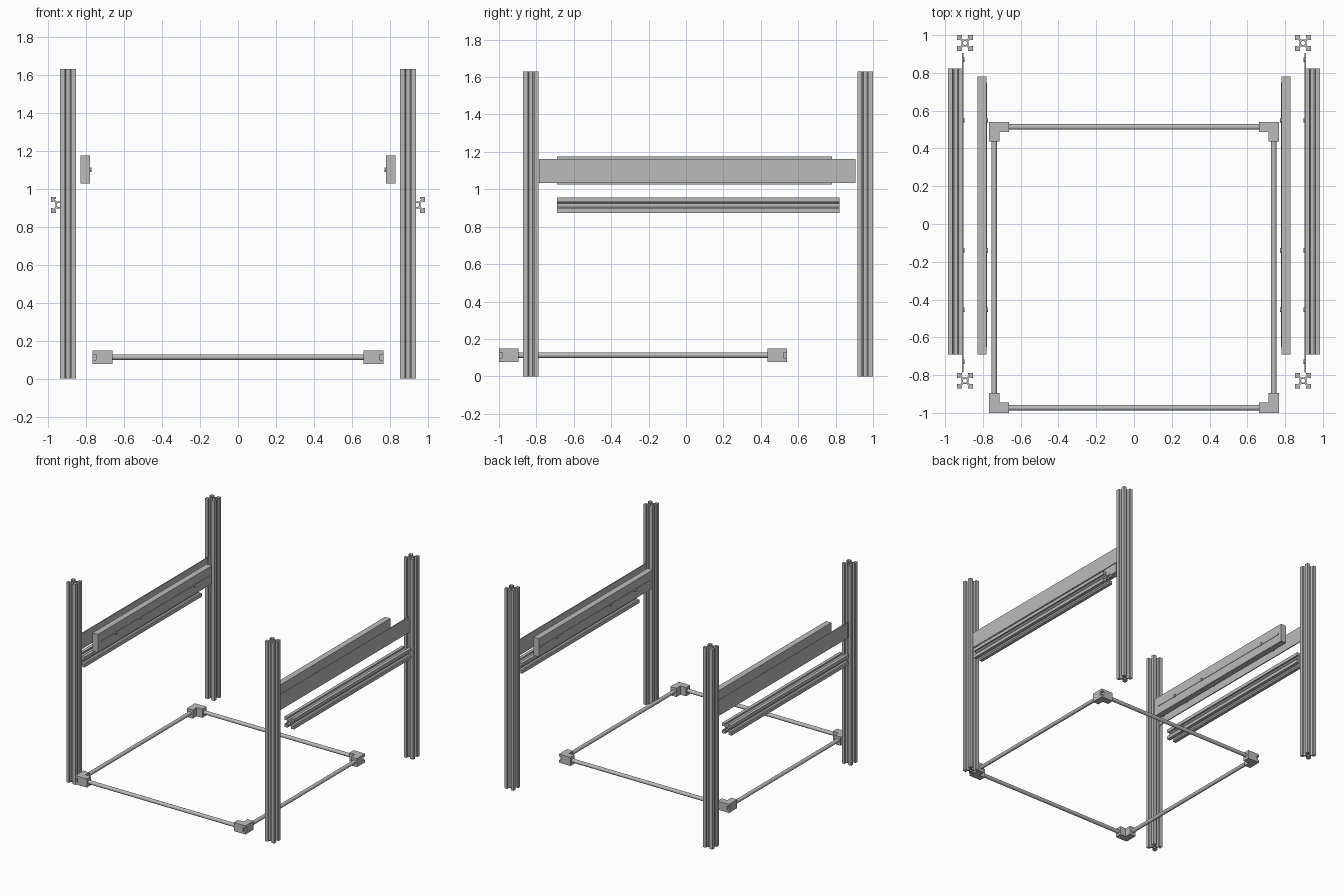
import bpy, bmesh, math
from mathutils import Matrix

if "Cube" in bpy.data.objects:
    bpy.data.objects.remove(bpy.data.objects["Cube"])

metal = bpy.data.materials.new("grey_metal")
metal.diffuse_color = (0.5, 0.5, 0.5, 1)
metal.use_nodes = True
metal.node_tree.nodes["Principled BSDF"].inputs["Base Color"].default_value = metal.diffuse_color


def finish(name, bm):
    bmesh.ops.recalc_face_normals(bm, faces=bm.faces)
    mesh = bpy.data.meshes.new(name)
    bm.to_mesh(mesh)
    bm.free()
    mesh.materials.append(metal)
    ob = bpy.data.objects.new(name, mesh)
    bpy.context.collection.objects.link(ob)
    return ob


def box(name, lo, hi):
    bm = bmesh.new()
    bmesh.ops.create_cube(bm, size=1)
    for v in bm.verts:
        v.co = [l + (c + 0.5) * (h - l) for c, l, h in zip(v.co, lo, hi)]
    return finish(name, bm)


def rod(name, centre, axis, length, radius, sides=24):
    bm = bmesh.new()
    bmesh.ops.create_cone(bm, cap_ends=True, segments=sides, radius1=radius,
                          radius2=radius, depth=length)
    turn = Matrix.Rotation(math.pi / 2, 4, 'Y' if axis == 'x' else 'X')
    bm.transform(Matrix.Translation(centre) @ turn)
    for f in bm.faces:
        f.smooth = len(f.verts) == 4
    for e in bm.edges:
        e.smooth = all(len(f.verts) == 4 for f in e.link_faces)
    return finish(name, bm)


def slab(bm, outline, z0, z1):
    """Extrude a flat outline between two heights."""
    face = bm.faces.new([bm.verts.new((x, y, z0)) for x, y in outline])
    out = bmesh.ops.extrude_face_region(bm, geom=[face])
    for g in out["geom"]:
        if isinstance(g, bmesh.types.BMVert):
            g.co.z = z1


# Slotted extrusion section: one side repeated four times around a bored core
side = [(.042, -.016), (.030, -.016), (.030, -.022), (.018, -.010),
        (.018, .010), (.030, .022), (.030, .016), (.042, .016), (.042, .042)]
section = []
for k in range(4):
    c, s = round(math.cos(k * math.pi / 2)), round(math.sin(k * math.pi / 2))
    section += [(x * c - y * s, x * s + y * c) for x, y in side]
bore = [(.011 * math.cos(i * math.pi / 8), .011 * math.sin(i * math.pi / 8))
        for i in range(16)]


def extrusion(name, centre, length, along_y=False):
    curve = bpy.data.curves.new(name + "_curve", 'CURVE')
    curve.dimensions = '2D'
    curve.fill_mode = 'BOTH'
    curve.extrude = length / 2
    for loop in (section, bore):
        sp = curve.splines.new('POLY')
        sp.points.add(len(loop) - 1)
        for p, (x, y) in zip(sp.points, loop):
            p.co = (x, y, 0, 1)
        sp.use_cyclic_u = True
    tmp = bpy.data.objects.new(name + "_tmp", curve)
    bpy.context.collection.objects.link(tmp)
    bpy.context.view_layer.update()
    bm = bmesh.new()
    bm.from_mesh(tmp.to_mesh())
    tmp.to_mesh_clear()
    bpy.data.objects.remove(tmp)
    bmesh.ops.remove_doubles(bm, verts=bm.verts, dist=1e-5)
    turn = Matrix.Rotation(math.pi / 2, 4, 'X') if along_y else Matrix()
    bm.transform(Matrix.Translation(centre) @ turn)
    for f in bm.faces:
        f.smooth = False
    return finish(name, bm)


def corner(name, x, y, sx, sy):
    """L-shaped rod holder with an open notch at its outer corner."""
    a, r, n = .027, .078, .007
    ell = [(-r, a), (-r, -a), (-a, -a), (-a, -r), (a, -r)]
    full = ell + [(a, a)]
    notched = ell + [(a, n), (n, n), (n, a)]
    bm = bmesh.new()
    for outline, z0, z1 in ((full, .078, .098), (notched, .098, .128),
                            (full, .128, .148)):
        slab(bm, [(x + sx * u, y + sy * v) for u, v in outline], z0, z1)
    return finish(name, bm)


FRONT, BACK, SIDE, Z = -.973, .514, .740, .113   # lower frame rod axes

for s, tag in ((-1, "left"), (1, "right")):
    # Upright posts
    extrusion(f"front_post_{tag}", (s * .895, -.830, .815), 1.63)
    extrusion(f"back_post_{tag}", (s * .895, .958, .815), 1.63)
    # Outer side rail
    extrusion(f"side_rail_{tag}", (s * .944, .066, .915), 1.512, True)

    # Thin side plate between the posts
    xs = sorted((s * .902, s * .910))
    box(f"side_plate_{tag}", (xs[0], -.785, 1.035), (xs[1], .905, 1.162))

    # Inner bar with its narrow centre strip
    xs = sorted((s * .780, s * .829))
    box(f"inner_bar_{tag}", (xs[0], -.690, 1.027), (xs[1], .780, 1.175))
    xs = sorted((s * .777, s * .781))
    box(f"bar_strip_{tag}", (xs[0], -.650, 1.094), (xs[1], .750, 1.106))

    # Screw heads on bar and plate
    for i, y in enumerate((-.455, -.14, .55)):
        rod(f"bar_screw_{tag}_{i}", (s * .777, y, 1.10), 'x', .010, .012, 12)
    for i, y in enumerate((-.73, -.455, -.14, .55, .87)):
        rod(f"plate_screw_{tag}_{i}", (s * .901, y, 1.10), 'x', .008, .012, 12)

    # Lower frame side rod and corner holders
    rod(f"frame_side_rod_{tag}", (s * SIDE, (FRONT + BACK) / 2, Z), 'y',
        BACK - FRONT - .02, .015)
    corner(f"front_corner_{tag}", s * SIDE, FRONT, s, -1)
    corner(f"back_corner_{tag}", s * SIDE, BACK, s, 1)

# Lower frame cross rods
for y, tag in ((FRONT, "front"), (BACK, "back")):
    rod(f"frame_cross_rod_{tag}", (0, y, Z), 'x', 2 * SIDE - .02, .015)
